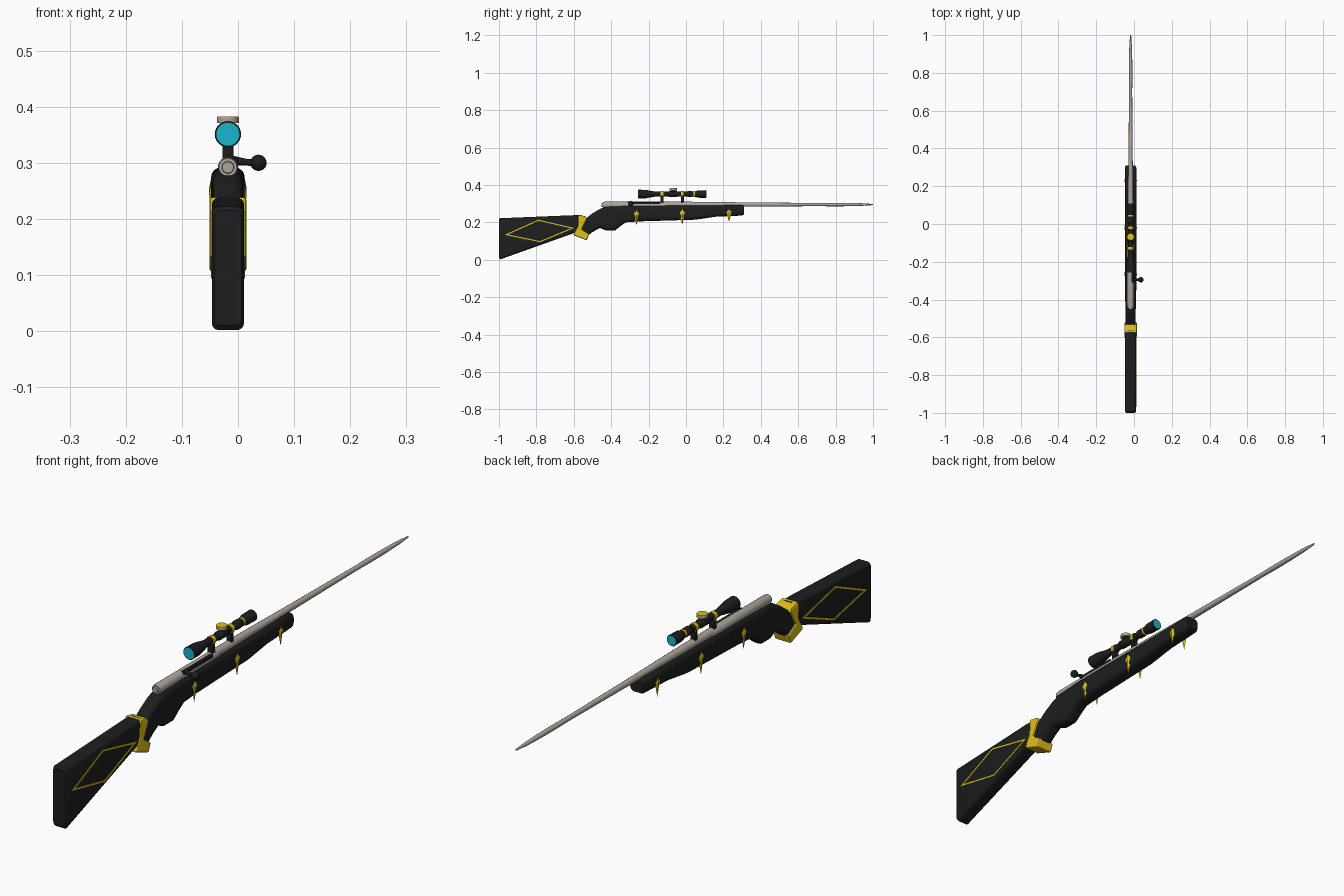
import bpy, bmesh, math
from mathutils import Vector, Matrix

if "Cube" in bpy.data.objects:
    bpy.data.objects.remove(bpy.data.objects["Cube"])

CX = -0.018   # centre plane of the rifle (the bolt handle sticks out to +x)


def material(name, rgb):
    m = bpy.data.materials.new(name)
    m.diffuse_color = (*rgb, 1)
    m.use_nodes = True
    m.node_tree.nodes["Principled BSDF"].inputs["Base Color"].default_value = m.diffuse_color
    return m


BLACK = material("black", (0.012, 0.013, 0.013))
GOLD = material("gold", (0.75, 0.53, 0.01))
STEEL = material("steel", (0.42, 0.38, 0.33))
CYAN = material("lens_cyan", (0.01, 0.46, 0.62))


def finish(name, bm, mat, smooth=True, bevel=0):
    bmesh.ops.recalc_face_normals(bm, faces=bm.faces)
    me = bpy.data.meshes.new(name)
    bm.to_mesh(me)
    bm.free()
    ob = bpy.data.objects.new(name, me)
    bpy.context.collection.objects.link(ob)
    me.materials.append(mat)
    if bevel:
        b = ob.modifiers.new("bevel", 'BEVEL')
        b.width, b.segments = bevel, 2
    if smooth:
        bpy.ops.object.select_all(action='DESELECT')
        bpy.context.view_layer.objects.active = ob
        ob.select_set(True)
        bpy.ops.object.shade_smooth_by_angle(angle=math.radians(35))
    return ob


def loft(name, rings, mat, matrix=None):
    bm = bmesh.new()
    rows = [[bm.verts.new(p) for p in r] for r in rings]
    n = len(rows[0])
    for a, b in zip(rows, rows[1:]):
        for i in range(n):
            bm.faces.new((a[i], a[(i + 1) % n], b[(i + 1) % n], b[i]))
    bm.faces.new(rows[0])
    bm.faces.new(rows[-1])
    if matrix:
        bm.transform(matrix)
    return finish(name, bm, mat)


def lathe(name, profile, z, mat, n=24):
    """Revolve (y, radius) pairs about a lengthwise axis at height z."""
    ang = [2 * math.pi * i / n for i in range(n)]
    return loft(name, [[(CX + r * math.cos(a), y, z + r * math.sin(a)) for a in ang]
                       for y, r in profile], mat)


def rod(name, p, q, radii, mat, n=16):
    """Round bar from p to q with radii spread evenly along it."""
    p, q = Vector(p), Vector(q)
    rot = (q - p).to_track_quat('Z', 'Y').to_matrix().to_4x4()
    L, k = (q - p).length, len(radii) - 1
    rings = [[(r * math.cos(2 * math.pi * i / n), r * math.sin(2 * math.pi * i / n), L * j / k)
              for i in range(n)] for j, r in enumerate(radii)]
    return loft(name, rings, mat, Matrix.Translation(p) @ rot)


def stock(name, stations):
    """Rounded-rectangle sections from (y, bottom, top, half width, corner radius)."""
    rings = []
    for y, lo, hi, w, r in stations:
        mid, h, ring = (lo + hi) / 2, (hi - lo) / 2, []
        for k, (sx, sz) in enumerate(((1, 1), (-1, 1), (-1, -1), (1, -1))):
            for j in range(5):
                a = math.pi / 2 * (k + j / 4)
                ring.append((CX + sx * (w - r) + r * math.cos(a), y,
                             mid + sz * (h - r) + r * math.sin(a)))
        rings.append(ring)
    return loft(name, rings, BLACK)


def plate(name, outline, x0, x1, mat, bevel=0):
    """Extrude a (y, z) outline between two x positions."""
    bm = bmesh.new()
    f = bm.faces.new([bm.verts.new((x0, y, z)) for y, z in outline])
    new = bmesh.ops.extrude_face_region(bm, geom=[f])["geom"]
    bmesh.ops.translate(bm, vec=(x1 - x0, 0, 0),
                        verts=[v for v in new if isinstance(v, bmesh.types.BMVert)])
    return finish(name, bm, mat, False, bevel)


# Stock: butt, then wrist, grip bulge and fore-end in one loft
stock("butt_stock", [(-1.0, 0.01, 0.215, 0.024, 0.01), (-0.993, 0.002, 0.222, 0.0285, 0.012),
                     (-0.6, 0.142, 0.238, 0.0285, 0.012), (-0.56, 0.15, 0.238, 0.026, 0.012)])
stock("fore_stock", [
    (-0.58, 0.14, 0.215, 0.027, 0.014), (-0.53, 0.125, 0.224, 0.027, 0.016),
    (-0.50, 0.148, 0.248, 0.027, 0.018), (-0.46, 0.170, 0.272, 0.027, 0.02),
    (-0.425, 0.155, 0.284, 0.028, 0.02), (-0.38, 0.156, 0.286, 0.029, 0.02),
    (-0.35, 0.180, 0.287, 0.030, 0.02), (-0.32, 0.200, 0.288, 0.030, 0.018),
    (-0.25, 0.205, 0.289, 0.030, 0.018), (0.05, 0.214, 0.290, 0.030, 0.018),
    (0.16, 0.230, 0.291, 0.030, 0.018), (0.30, 0.236, 0.292, 0.030, 0.018),
    (0.31, 0.242, 0.286, 0.025, 0.015)])

# Gold collar round the wrist, with its forward-kicked foot
plate("wrist_collar", [(-0.575, 0.240), (-0.535, 0.232), (-0.53, 0.218), (-0.558, 0.162),
                       (-0.518, 0.138), (-0.53, 0.104), (-0.604, 0.132), (-0.578, 0.178)],
      CX - 0.033, CX + 0.033, GOLD, 0.006)

# Side ornaments: diamond inlay on the butt, three hanging spikes on the fore-end
diamond = [(-0.97, 0.133), (-0.79, 0.214), (-0.597, 0.170), (-0.78, 0.094)]
centre = Vector((-0.784, 0.153))
for side, s in (("right", 1), ("left", -1)):
    bm = bmesh.new()
    rows = []
    for x in (0.024, 0.0305):
        for k in (1.0, 0.9):
            rows.append([bm.verts.new((CX + s * x, *(centre + (Vector(p) - centre) * k)))
                         for p in diamond])
    for a, b in ((0, 1), (1, 3), (3, 2), (2, 0)):
        for i in range(4):
            j = (i + 1) % 4
            bm.faces.new((rows[a][i], rows[a][j], rows[b][j], rows[b][i]))
    finish("butt_inlay_" + side, bm, GOLD, False)

    for i, (y, z, k) in enumerate(((-0.265, 0.245, 1), (-0.02, 0.25, 1.05), (0.23, 0.255, 0.9))):
        outline = [(0, 0.030), (0.010, 0.013), (0.023, 0.003), (0.011, -0.018),
                   (0.0, -0.060), (-0.011, -0.018), (-0.023, 0.003), (-0.010, 0.013)]
        bm = bmesh.new()
        rim = [bm.verts.new((CX + s * 0.028, y + a * k, z + b * k)) for a, b in outline]
        tips = [bm.verts.new((CX + s * x, y, z)) for x in (0.0335, 0.024)]
        for t in tips:
            for j in range(8):
                bm.faces.new((rim[j], rim[(j + 1) % 8], t))
        finish(f"spike_{side}_{i + 1}", bm, GOLD, False)

# Receiver and long tapering barrel
lathe("receiver", [(-0.452, 0.007), (-0.452, 0.010), (-0.445, 0.011), (-0.445, 0.016),
                   (-0.435, 0.018), (-0.12, 0.018), (-0.10, 0.016)], 0.292, STEEL)
lathe("barrel", [(-0.12, 0.016), (0.1, 0.0145), (0.32, 0.0115), (0.70, 0.0085), (0.78, 0.0095),
                 (0.86, 0.009), (0.94, 0.007), (1.0, 0.003)], 0.295, STEEL, 16)

# Ejection port and bolt
plate("bolt_port", [(-0.31, 0.296), (-0.14, 0.296), (-0.14, 0.309), (-0.31, 0.309)],
      CX + 0.004, CX + 0.017, BLACK, 0.002)
rod("bolt_handle", (CX + 0.008, -0.295, 0.304), (0.035, -0.295, 0.299), (0.009, 0.006, 0.006), BLACK)
bm = bmesh.new()
bmesh.ops.create_uvsphere(bm, u_segments=20, v_segments=12, radius=0.0145,
                          matrix=Matrix.Translation((0.0365, -0.295, 0.30)))
finish("bolt_knob", bm, BLACK)

# Scope tube with eyepiece and objective bells, lenses at both ends
SZ = 0.351
lathe("scope_tube", [(-0.254, 0.020), (-0.254, 0.0235), (-0.215, 0.0225), (-0.165, 0.0135),
                     (-0.095, 0.0125), (-0.09, 0.016), (-0.05, 0.016), (-0.045, 0.0125),
                     (0.005, 0.0125), (0.01, 0.016), (0.03, 0.016), (0.035, 0.013),
                     (0.05, 0.015), (0.065, 0.0195), (0.107, 0.0205), (0.107, 0.018)], SZ, BLACK)
lathe("rear_lens", [(-0.2555, 0.0205), (-0.25, 0.0205)], SZ, CYAN)
lathe("front_lens", [(0.10, 0.0175), (0.1085, 0.0175)], SZ, CYAN)
lathe("scope_trim_ring", [(0.040, 0.0155), (0.048, 0.0155)], SZ, GOLD)

# Scope mounts: post, foot and gold clamp ring
for i, y in enumerate((-0.128, -0.02)):
    plate(f"mount_post_{i + 1}", [(y - 0.008, 0.295), (y + 0.008, 0.295), (y + 0.008, SZ), (y - 0.008, SZ)],
          CX - 0.010, CX + 0.010, BLACK, 0.002)
    lathe(f"mount_ring_{i + 1}", [(y - 0.007, 0.0155), (y + 0.007, 0.0155)], SZ, GOLD)

# Elevation turret
rod("turret_base", (CX, -0.068, SZ), (CX, -0.068, 0.373), (0.011, 0.011), BLACK)
rod("turret_dial", (CX, -0.068, 0.371), (CX, -0.068, 0.381), (0.0195, 0.0195), STEEL, 24)
rod("turret_cap", (CX, -0.068, 0.380), (CX, -0.068, 0.383), (0.0195, 0.0185), GOLD, 24)
